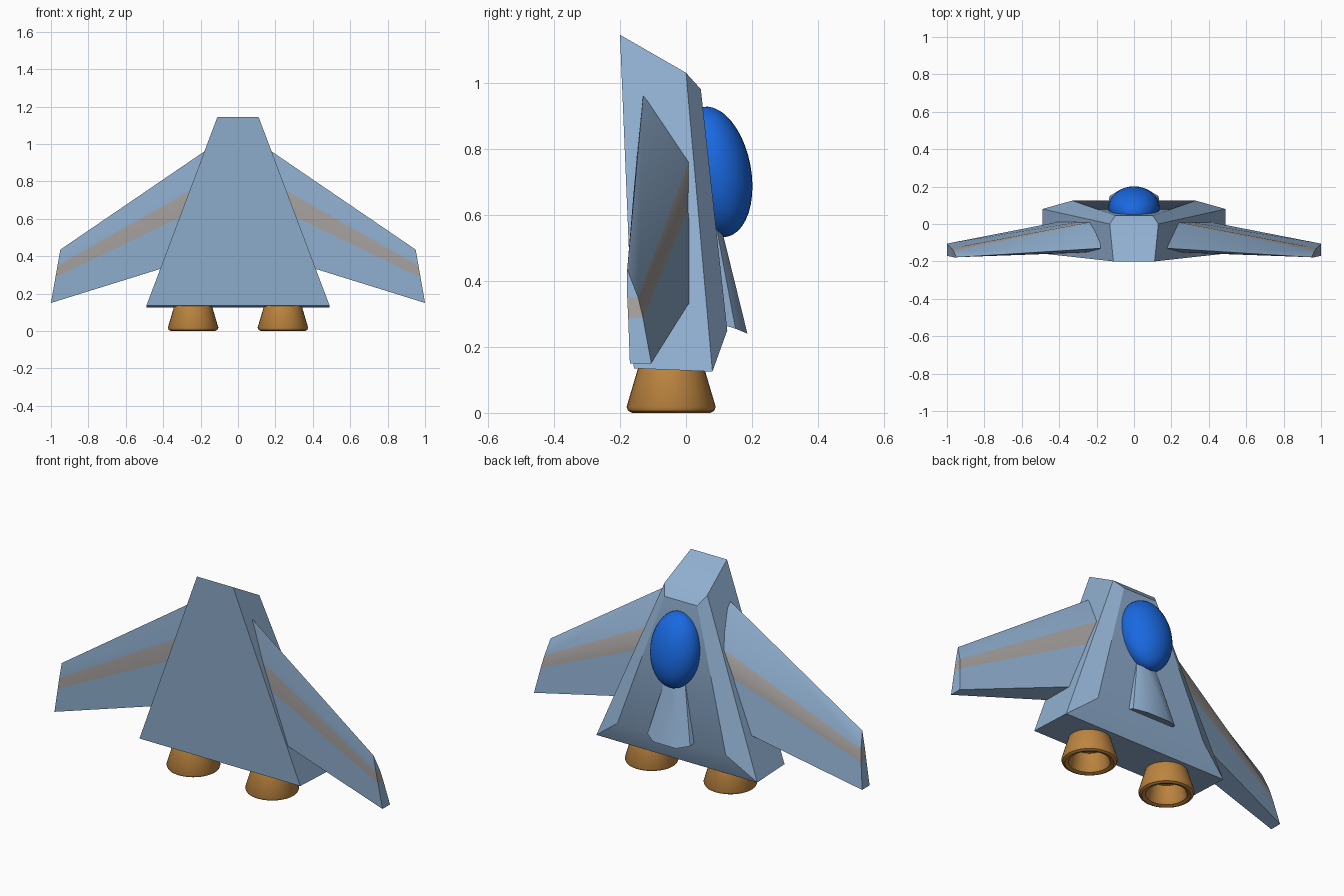
import bpy, bmesh, math
from mathutils import Matrix

if "Cube" in bpy.data.objects:
    bpy.data.objects.remove(bpy.data.objects["Cube"])


def material(name, rgb):
    m = bpy.data.materials.new(name)
    m.diffuse_color = (*rgb, 1)
    m.use_nodes = True
    m.node_tree.nodes["Principled BSDF"].inputs["Base Color"].default_value = m.diffuse_color
    return m


BLUE = material("hull_blue", (0.28, 0.43, 0.63))
GREY = material("stripe_grey", (0.38, 0.36, 0.35))
GLASS = material("canopy_blue", (0.01, 0.14, 0.75))
COPPER = material("nozzle_copper", (0.50, 0.23, 0.05))


def finish(name, bm, mats, angle=30):
    bmesh.ops.recalc_face_normals(bm, faces=bm.faces)
    me = bpy.data.meshes.new(name)
    bm.to_mesh(me)
    bm.free()
    for m in mats:
        me.materials.append(m)
    ob = bpy.data.objects.new(name, me)
    bpy.context.collection.objects.link(ob)
    bpy.ops.object.select_all(action='DESELECT')
    ob.select_set(True)
    bpy.context.view_layer.objects.active = ob
    bpy.ops.object.shade_smooth_by_angle(angle=math.radians(angle))
    return ob


def loft(bm, ring_a, ring_b):
    """Bridge two closed rings of points; returns their verts and side faces."""
    a = [bm.verts.new(p) for p in ring_a]
    b = [bm.verts.new(p) for p in ring_b]
    n = len(a)
    faces = [bm.faces.new((a[i], a[(i + 1) % n], b[(i + 1) % n], b[i])) for i in range(n)]
    return a, b, faces


def symmetric(half):
    return half + [(-x, y, z) for x, y, z in reversed(half)]


def symmetric_body(name, top, bottom):
    """Six-sided body with folded end caps."""
    bm = bmesh.new()
    a, b, _ = loft(bm, symmetric(top), symmetric(bottom))
    for r in (a, b):
        bm.faces.new((r[0], r[1], r[4], r[5]))
        bm.faces.new((r[1], r[2], r[3], r[4]))
    return finish(name, bm, [BLUE])


# Main body and the raised fairing behind the canopy
symmetric_body("fuselage",
               [(0.11, -0.20, 1.145), (0.13, 0.0, 1.03), (0.10, 0.045, 0.98)],
               [(0.49, -0.158, 0.135), (0.49, 0.08, 0.125), (0.33, 0.125, 0.25)])
symmetric_body("spine_fairing",
               [(0.06, 0.06, 0.60), (0.05, 0.085, 0.60), (0.03, 0.10, 0.59)],
               [(0.14, 0.10, 0.27), (0.13, 0.15, 0.255), (0.07, 0.186, 0.24)])

# Wings: chord fraction, back y at root and tip, front y at root and tip
CHORD = [(0.0, -0.13, -0.178, None, None),
         (0.30, 0.02, -0.145, -0.148, -0.178),
         (0.52, 0.03, -0.13, -0.15, -0.175),
         (1.0, 0.055, -0.105, -0.15, -0.17)]


def wing_ring(side, tip):
    lead, trail = ((0.95, 0.435), (1.0, 0.15)) if tip else ((0.18, 0.96), (0.18, 0.405))

    def pt(t, y):
        return (side * (lead[0] + t * (trail[0] - lead[0])), y,
                lead[1] + t * (trail[1] - lead[1]))
    back = [pt(c[0], c[1 + tip]) for c in CHORD]
    front = [pt(c[0], c[3 + tip]) for c in reversed(CHORD[1:])]
    return back + front


for label, side in (("right", 1), ("left", -1)):
    bm = bmesh.new()
    a, b, faces = loft(bm, wing_ring(side, 0), wing_ring(side, 1))
    for i in (1, 5):
        faces[i].material_index = 1
    for r in (a, b):
        bm.faces.new((r[0], r[1], r[6]))
        bm.faces.new((r[1], r[2], r[5], r[6])).material_index = 1
        bm.faces.new((r[2], r[3], r[4], r[5]))
    finish(label + "_wing", bm, [BLUE, GREY])

# Canopy: tilted ellipsoid sunk in the back
bm = bmesh.new()
bmesh.ops.create_uvsphere(bm, u_segments=32, v_segments=20, radius=1,
                          matrix=Matrix.Translation((0, 0.087, 0.73))
                          @ Matrix.Rotation(math.radians(10.6), 4, 'X')
                          @ Matrix.Diagonal((0.137, 0.11, 0.2, 1)))
finish("canopy", bm, [GLASS], 60)

# Engine nozzles: lathed hollow bells
BELL = [(0.0, 0.17), (0.09, 0.17), (0.102, 0.13), (0.135, 0.018), (0.13, 0.006),
        (0.118, 0.0), (0.10, 0.006), (0.093, 0.02), (0.08, 0.10), (0.0, 0.10)]
for label, side in (("right", 1), ("left", -1)):
    bm = bmesh.new()
    vs = [bm.verts.new((r, 0, z)) for r, z in BELL]
    es = [bm.edges.new(p) for p in zip(vs, vs[1:])]
    bmesh.ops.spin(bm, geom=vs + es, cent=(0, 0, 0), axis=(0, 0, 1),
                   angle=math.tau, steps=32, use_merge=True)
    bmesh.ops.remove_doubles(bm, verts=bm.verts, dist=1e-4)
    bmesh.ops.translate(bm, verts=bm.verts, vec=(side * 0.24, -0.045, 0))
    finish(label + "_nozzle", bm, [COPPER], 40)
